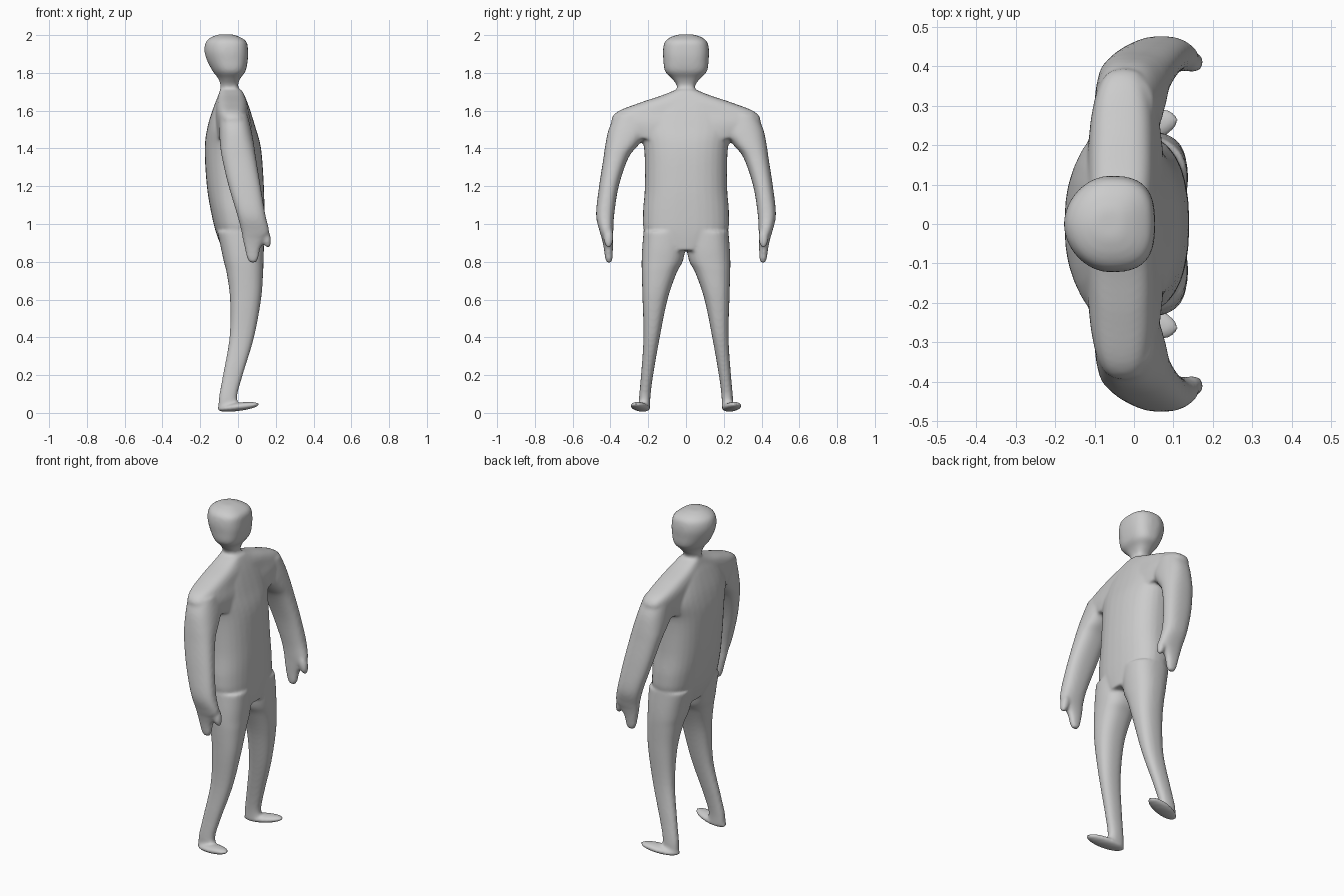
import bpy
import bmesh
from math import cos, sin, pi, radians
from mathutils import Matrix, Vector

cube = bpy.data.objects.get("Cube")
if cube:
    bpy.data.objects.remove(cube)

SIDES = 32
STEPS = 5


def smooth_rings(rings):
    """Fill in rings between the given ones along a smooth curve."""
    rows = [Vector(r) for r in rings]
    rows = [rows[0]] + rows + [rows[-1]]
    result = []
    for a, b, c, d in zip(rows, rows[1:], rows[2:], rows[3:]):
        for i in range(STEPS):
            t = i / STEPS
            result.append(b + (c - a) * (t / 2)
                          + (a * 2 - b * 5 + c * 4 - d) * (t * t / 2)
                          + (b * 3 - a - c * 3 + d) * (t ** 3 / 2))
    return result + [rows[-1]]


def power(value, exponent):
    return abs(value) ** (2 / exponent) * (1 if value > 0 else -1)


def loft(bm, rings, side=1, front=2.4, back=2.4):
    """Skin level rings, each given as z, back x, front x, inner y, outer y."""
    loops = []
    for z, x0, x1, y0, y1 in smooth_rings(rings):
        loop = []
        for i in range(SIDES):
            angle = 2 * pi * i / SIDES * side
            n = front if cos(angle) > 0 else back
            x = (x0 + x1) / 2 + (x1 - x0) / 2 * power(cos(angle), n)
            y = (y0 + y1) / 2 + (y1 - y0) / 2 * power(sin(angle), n)
            loop.append(bm.verts.new((x, y * side, z)))
        loops.append(loop)
    for low, high in zip(loops, loops[1:]):
        for i in range(SIDES):
            j = (i + 1) % SIDES
            bm.faces.new((low[i], low[j], high[j], high[i]))
    bm.faces.new(loops[0][::-1])
    bm.faces.new(loops[-1])


def blob(bm, centre, size, pitch=0, yaw=0):
    """Add a stretched, turned ball."""
    matrix = (Matrix.Translation(centre) @ Matrix.Rotation(radians(yaw), 4, "Z")
              @ Matrix.Rotation(radians(pitch), 4, "Y")
              @ Matrix.Diagonal((*size, 1)))
    bmesh.ops.create_uvsphere(bm, u_segments=SIDES, v_segments=16,
                              radius=1, matrix=matrix)


def both(z, x0, x1, half):
    return (z, x0, x1, -half, half)


bm = bmesh.new()

# Torso
loft(bm, [both(.86, -.08, .13, .12), both(.95, -.115, .138, .215),
          both(1.05, -.14, .14, .228), both(1.2, -.165, .137, .218),
          both(1.4, -.176, .122, .222), both(1.52, -.16, .09, .25),
          both(1.63, -.125, .055, .2), both(1.69, -.1, .03, .08)])

# Shoulder yoke
loft(bm, [both(1.45, -.12, .08, .3), both(1.53, -.12, .075, .39),
          both(1.59, -.12, .06, .37), both(1.64, -.115, .05, .25),
          both(1.68, -.105, .035, .13), both(1.71, -.095, .02, .055)],
     front=3, back=3)

# Neck and head
loft(bm, [both(1.64, -.11, .04, .1), both(1.69, -.1, .02, .06),
          both(1.73, -.093, .0, .048), both(1.77, -.105, .012, .075),
          both(1.81, -.135, .04, .112), both(1.87, -.166, .052, .12),
          both(1.92, -.178, .053, .122), both(1.965, -.17, .045, .112),
          both(1.99, -.14, .01, .08), both(2.004, -.1, -.03, .035)],
     front=2.8, back=1.9)

for side in (1, -1):
    # Arm and fingers
    loft(bm, [(1.58, -.1, .05, .2, .375), (1.5, -.1, .07, .19, .41),
              (1.42, -.095, .085, .25, .427), (1.35, -.085, .095, .305, .437),
              (1.2, -.05, .12, .356, .46), (1.05, -.005, .145, .38, .476),
              (.96, .018, .165, .385, .457), (.92, .025, .145, .386, .445),
              (.87, .036, .118, .387, .435), (.82, .048, .108, .389, .428),
              (.795, .062, .096, .394, .42)], side)
    # Thumb
    blob(bm, (.148, .41 * side, .93), (.025, .026, .058), pitch=-14)
    # Leg
    loft(bm, [(.96, -.11, .135, .0, .225), (.87, -.09, .137, .004, .232),
              (.8, -.075, .135, .018, .235), (.74, -.06, .133, .05, .234),
              (.6, -.042, .122, .098, .23), (.4, -.045, .085, .139, .225),
              (.2, -.08, .025, .174, .238), (.09, -.1, -.004, .188, .248),
              (.03, -.105, .005, .19, .25)], side)
    # Foot
    blob(bm, (.002, .242 * side, .032), (.116, .048, .022),
         pitch=-7, yaw=13 * side)

bmesh.ops.recalc_face_normals(bm, faces=bm.faces)
mesh = bpy.data.meshes.new("body")
bm.to_mesh(mesh)
bm.free()
body = bpy.data.objects.new("body", mesh)
bpy.context.collection.objects.link(body)

# Plain grey clay
clay = bpy.data.materials.new("grey clay")
clay.use_nodes = True
colour = (.6, .6, .6, 1)
clay.diffuse_color = colour
clay.node_tree.nodes["Principled BSDF"].inputs["Base Color"].default_value = colour
mesh.materials.append(clay)

# Fuse the parts into one soft skin
fuse = body.modifiers.new("fuse", "REMESH")
fuse.mode = "VOXEL"
fuse.voxel_size = .008
fuse.use_smooth_shade = True
soften = body.modifiers.new("soften", "SMOOTH")
soften.factor = .5
soften.iterations = 10
bpy.context.view_layer.objects.active = body
body.select_set(True)
for name in ("fuse", "soften"):
    bpy.ops.object.modifier_apply(modifier=name)
bpy.ops.object.shade_smooth()
